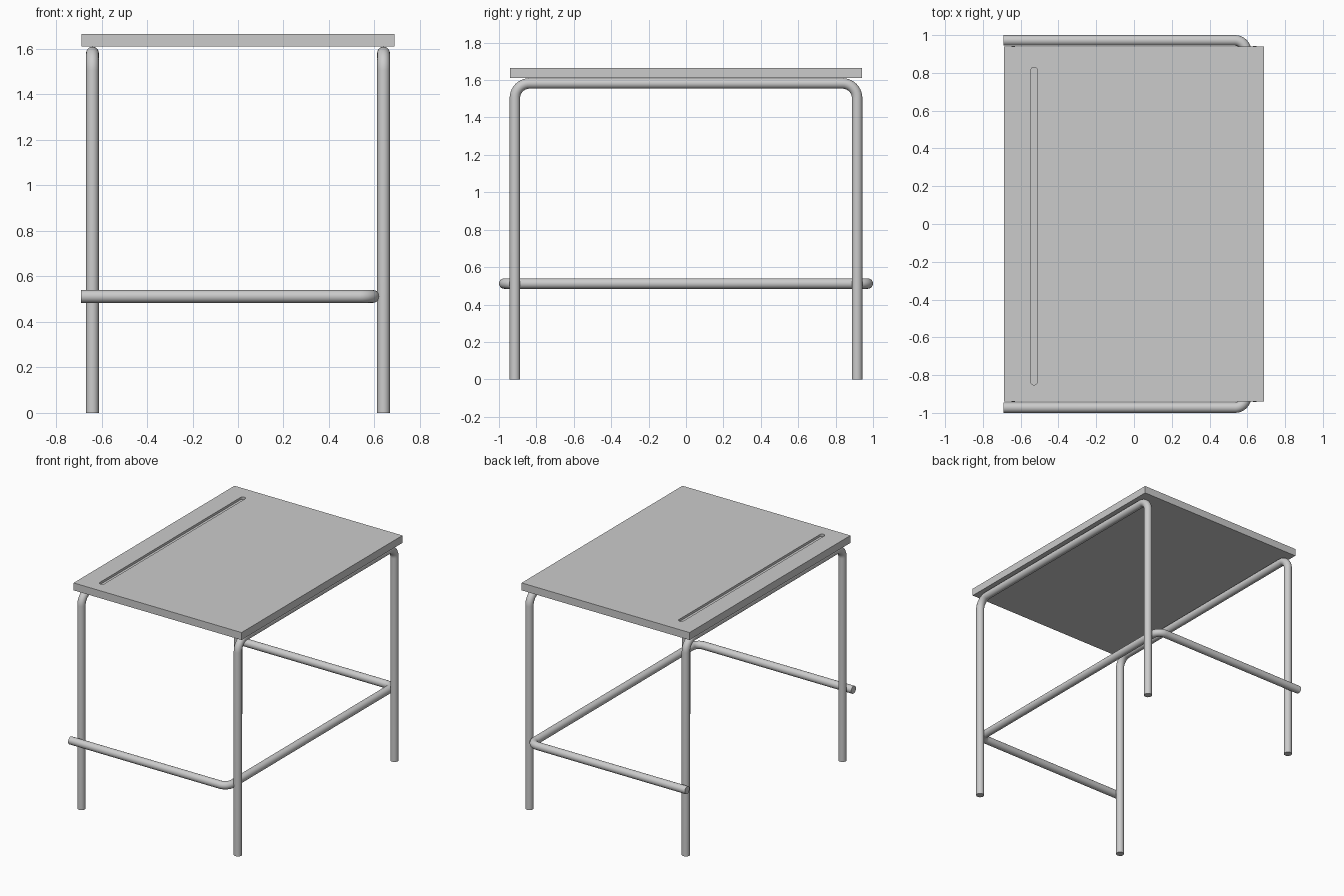
import bpy, bmesh
from math import sin, cos, pi, radians
from mathutils import Vector

if "Cube" in bpy.data.objects:
    bpy.data.objects.remove(bpy.data.objects["Cube"])

TUBE_R = 0.028


def rounded_path(corners, r, steps=10):
    """Polyline with its inner right-angle corners replaced by arcs."""
    pts = [Vector(corners[0])]
    for a, b, c in zip(corners, corners[1:], corners[2:]):
        a, b, c = Vector(a), Vector(b), Vector(c)
        u, v = (a - b).normalized(), (c - b).normalized()
        centre = b + (u + v) * r
        for i in range(steps + 1):
            t = i / steps * pi / 2
            pts.append(centre - v * r * cos(t) - u * r * sin(t))
    pts.append(Vector(corners[-1]))
    return pts


def tube(name, corners, bend):
    pts = rounded_path(corners, bend)
    cu = bpy.data.curves.new(name, 'CURVE')
    cu.dimensions = '3D'
    cu.bevel_depth = TUBE_R
    cu.bevel_resolution = 8
    cu.use_fill_caps = True
    sp = cu.splines.new('POLY')
    sp.points.add(len(pts) - 1)
    for p, co in zip(sp.points, pts):
        p.co = (*co, 1)
    ob = bpy.data.objects.new(name, cu)
    bpy.context.collection.objects.link(ob)
    select(ob)
    bpy.ops.object.convert(target='MESH')
    bpy.ops.object.shade_smooth_by_angle(angle=radians(40))
    return ob


def select(ob):
    bpy.ops.object.select_all(action='DESELECT')
    ob.select_set(True)
    bpy.context.view_layer.objects.active = ob


def prism(name, outline, z0, z1):
    bm = bmesh.new()
    face = bm.faces.new([bm.verts.new((x, y, z0)) for x, y in outline])
    ext = bmesh.ops.extrude_face_region(bm, geom=[face])['geom']
    bmesh.ops.translate(bm, vec=(0, 0, z1 - z0),
                        verts=[g for g in ext if isinstance(g, bmesh.types.BMVert)])
    bmesh.ops.recalc_face_normals(bm, faces=bm.faces)
    me = bpy.data.meshes.new(name)
    bm.to_mesh(me)
    bm.free()
    ob = bpy.data.objects.new(name, me)
    bpy.context.collection.objects.link(ob)
    return ob


# desk top
top = prism("desk_top", [(-.687, -.94), (.687, -.94), (.687, .94), (-.687, .94)], 1.61, 1.665)

# pencil groove with rounded ends, cut into the top
gx, gr, y0, y1 = -0.529, 0.0185, -0.852, 0.83
outline = [(gx + gr * cos(i * pi / 8), y1 - gr + gr * sin(i * pi / 8)) for i in range(9)]
outline += [(gx - gr * cos(i * pi / 8), y0 + gr - gr * sin(i * pi / 8)) for i in range(9)]
cutter = prism("groove_cutter", outline, 1.648, 1.70)
cutter.hide_render = True
mod = top.modifiers.new("groove", 'BOOLEAN')
mod.operation = 'DIFFERENCE'
mod.solver = 'EXACT'
mod.object = cutter
select(top)
bpy.ops.object.modifier_apply(modifier=mod.name)
bpy.data.objects.remove(cutter)

# inverted U leg frames, left and right
for side, x in (("left", -0.64), ("right", 0.64)):
    tube(side + "_leg_frame",
         [(x, -.915, 0), (x, -.915, 1.582), (x, .915, 1.582), (x, .915, 0)], 0.078)

# U-shaped foot rail around the outside of the legs
tube("foot_rail", [(-.69, -.972, .512), (.594, -.972, .512),
                   (.594, .972, .512), (-.69, .972, .512)], 0.06)
